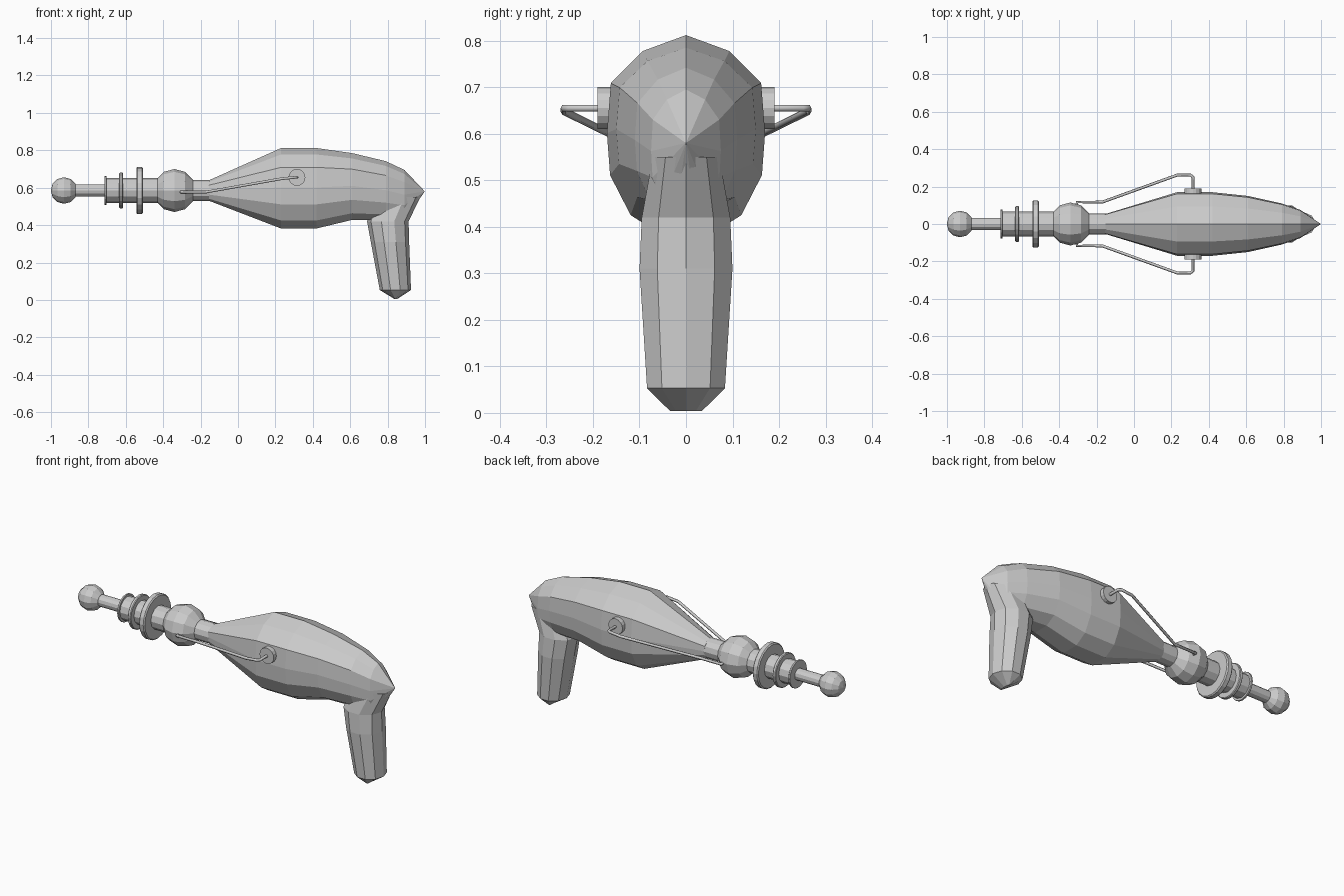
import bpy, bmesh
from math import sin, cos, pi

if "Cube" in bpy.data.objects:
    bpy.data.objects.remove(bpy.data.objects["Cube"])

AXIS = 0.585  # height of the barrel axis


def loft(name, rings):
    """Skin a list of equal-length vertex rings, capping both ends."""
    bm = bmesh.new()
    vs = [[bm.verts.new(p) for p in r] for r in rings]
    n = len(vs[0])
    for a, b in zip(vs, vs[1:]):
        for i in range(n):
            j = (i + 1) % n
            bm.faces.new((a[i], a[j], b[j], b[i]))
    bm.faces.new(vs[0])
    bm.faces.new(vs[-1])
    bmesh.ops.remove_doubles(bm, verts=bm.verts, dist=0.0005)
    bmesh.ops.recalc_face_normals(bm, faces=bm.faces)
    me = bpy.data.meshes.new(name)
    bm.to_mesh(me)
    bm.free()
    ob = bpy.data.objects.new(name, me)
    bpy.context.collection.objects.link(ob)
    return ob


def lathe(name, profile, sides=12):
    """Revolve (x, radius) points around the barrel axis."""
    return loft(name, [[(x, r * sin(2 * pi * i / sides), AXIS + r * cos(2 * pi * i / sides))
                        for i in range(sides)] for x, r in profile])


def disc(name, x, r, half, bevel=0.004):
    lathe(name, [(x - half, r - bevel), (x - half + bevel, r),
                 (x + half - bevel, r), (x + half, r - bevel)], 20)


def ball(name, x, r):
    lathe(name, [(x - r * cos(pi * i / 6), max(r * sin(pi * i / 6), 0.0001))
                 for i in range(7)])


# Barrel parts
ball("muzzle_ball", -0.93, 0.071)
lathe("muzzle_rod", [(-0.92, 0.033), (-0.68, 0.033)])
lathe("barrel", [(-0.705, 0.066), (-0.38, 0.066)])
disc("barrel_end_disc", -0.709, 0.078, 0.005, 0.001)
disc("small_fin", -0.625, 0.096, 0.010)
disc("large_fin", -0.526, 0.126, 0.018, 0.006)
ball("chamber_ball", -0.34, 0.115)
lathe("neck", [(-0.28, 0.056), (-0.13, 0.056)])

# Body: one half cross-section (width, height) scaled along x
half = [(0.55, 0.92), (0.95, 0.76), (1, 0.51), (0.96, 0.30), (0.70, 0.10), (0.30, 0.0)]
section = [(0, 1)] + half + [(-w, h) for w, h in reversed(half)]
stations = [  # x, top, bottom, half width
    (-0.155, 0.640, 0.530, 0.053), (0.23, 0.812, 0.382, 0.170),
    (0.42, 0.812, 0.382, 0.170), (0.61, 0.785, 0.428, 0.150),
    (0.79, 0.742, 0.425, 0.110), (0.89, 0.695, 0.425, 0.075),
    (0.998, 0.581, 0.579, 0.001)]
loft("body", [[(x, w * hw, b + h * (t - b)) for w, h in section]
              for x, t, b, hw in stations])

# Grip: rings of (front x, back x, z, half width), ending in a short ridge
grip = [(0.73, 0.975, 0.55, 0.075), (0.69, 0.912, 0.42, 0.100),
        (0.71, 0.915, 0.31, 0.105), (0.758, 0.925, 0.053, 0.088),
        (0.838, 0.85, 0.004, 0.036)]
loft("grip", [[((a + b) / 2 + (b - a) / 2 * cos(pi * i / 5), w * sin(pi * i / 5), z)
               for i in range(10)] for a, b, z, w in grip])

# Side knobs and bent wires, one pair per side
for side, tag in ((-1, "right"), (1, "left")):
    loft("knob_" + tag, [[(0.315 + 0.045 * cos(pi * i / 8), side * y,
                           0.655 + 0.045 * sin(pi * i / 8)) for i in range(16)]
                         for y in (0.14, 0.19)])
    cu = bpy.data.curves.new("wire_" + tag, 'CURVE')
    cu.dimensions = '3D'
    cu.bevel_depth = 0.008
    cu.bevel_resolution = 1
    cu.use_fill_caps = True
    path = [(0.315, 0.18, 0.655), (0.315, 0.25, 0.655), (0.302, 0.262, 0.655),
            (0.232, 0.262, 0.648), (-0.17, 0.117, 0.577), (-0.305, 0.117, 0.577),
            (-0.305, 0.09, 0.577)]
    sp = cu.splines.new('POLY')
    sp.points.add(len(path) - 1)
    for p, (x, y, z) in zip(sp.points, path):
        p.co = (x, side * y, z, 1)
    bpy.context.collection.objects.link(bpy.data.objects.new("wire_" + tag, cu))
